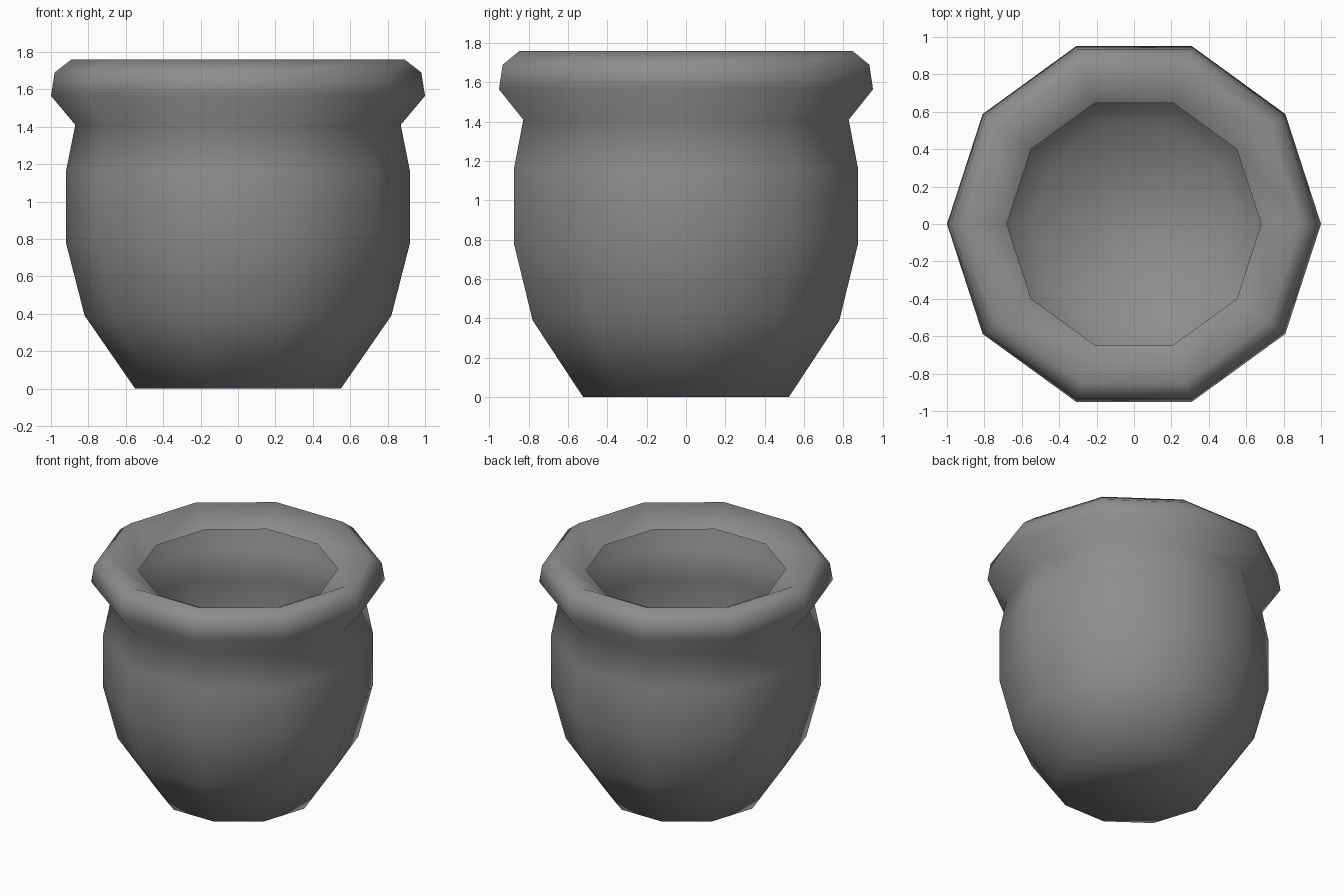
import bpy, bmesh
from math import cos, sin, tau

if "Cube" in bpy.data.objects:
    bpy.data.objects.remove(bpy.data.objects["Cube"])

SIDES = 10

# Profile as (radius, height): foot, belly, neck, rolled rim, inner lip
PROFILE = [
    (0.55, 0.00), (0.82, 0.39), (0.92, 0.78), (0.92, 1.16), (0.87, 1.41),
    (1.00, 1.565), (0.98, 1.69), (0.89, 1.76), (0.68, 1.65),
]


def lathe(name, profile, sides):
    bm = bmesh.new()
    rings = [[bm.verts.new((r * cos(tau * i / sides), r * sin(tau * i / sides), z))
              for i in range(sides)] for r, z in profile]
    for a, b in zip(rings, rings[1:]):
        for i in range(sides):
            j = (i + 1) % sides
            bm.faces.new((a[i], a[j], b[j], b[i]))
    # Base
    bm.faces.new(rings[0][::-1])
    for f in bm.faces:
        f.smooth = True
    mesh = bpy.data.meshes.new(name)
    bm.to_mesh(mesh)
    bm.free()
    obj = bpy.data.objects.new(name, mesh)
    bpy.context.collection.objects.link(obj)
    return obj


# Thin-walled pot with a rolled rim
pot = lathe("pot", PROFILE, SIDES)
mat = bpy.data.materials.new("dark_grey")
mat.diffuse_color = (0.27, 0.27, 0.27, 1)
mat.use_nodes = True
mat.node_tree.nodes["Principled BSDF"].inputs["Base Color"].default_value = mat.diffuse_color
pot.data.materials.append(mat)
